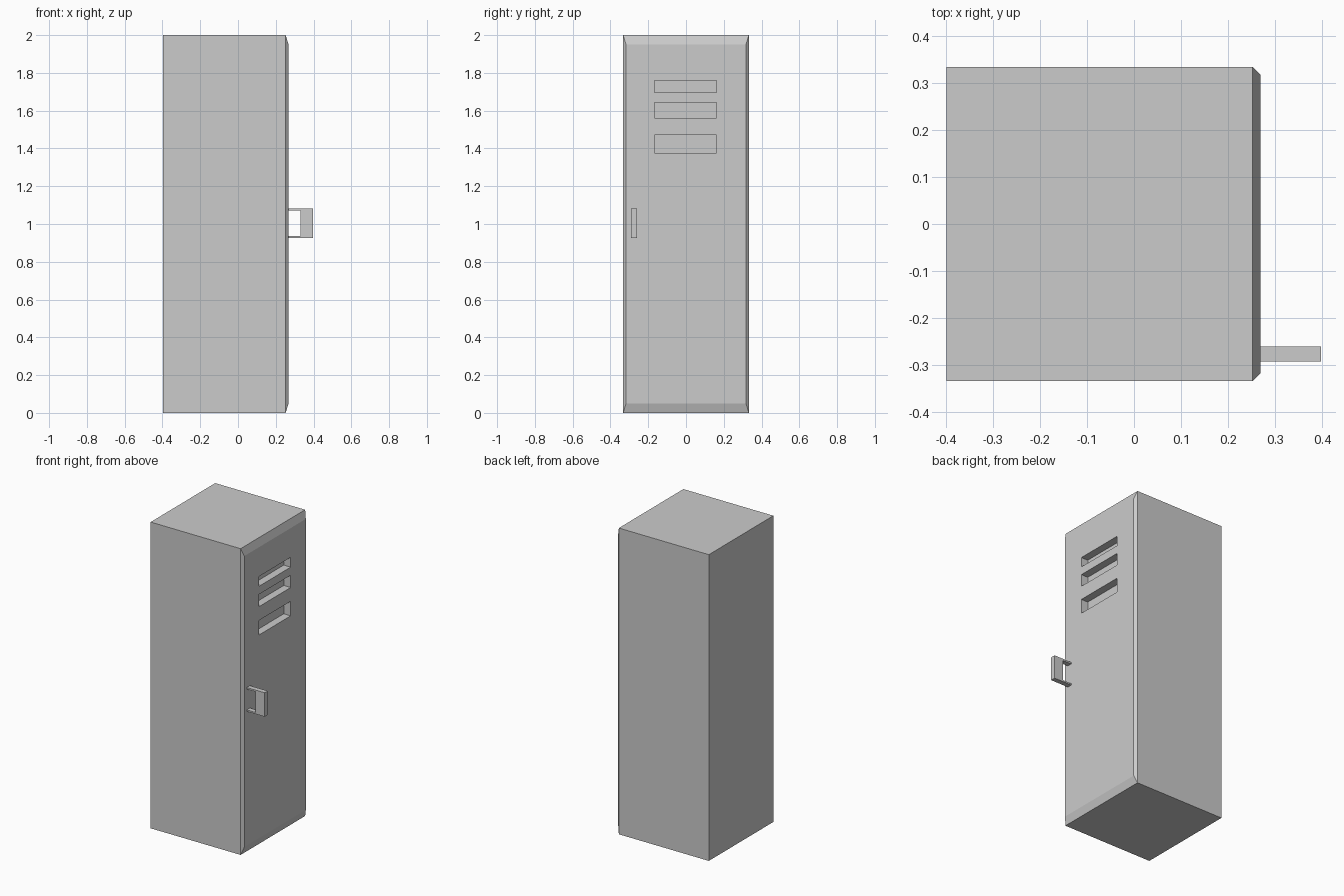
import bpy, bmesh

if "Cube" in bpy.data.objects:
    bpy.data.objects.remove(bpy.data.objects["Cube"])

HALF_W, HEIGHT = 0.333, 2.0
BACK_X, RIM_X, FRONT_X = -0.398, 0.252, 0.268


def add_object(name, bm):
    bmesh.ops.recalc_face_normals(bm, faces=bm.faces)
    mesh = bpy.data.meshes.new(name)
    bm.to_mesh(mesh)
    bm.free()
    obj = bpy.data.objects.new(name, mesh)
    bpy.context.collection.objects.link(obj)
    return obj


def add_box(bm, lo, hi):
    verts = bmesh.ops.create_cube(bm, size=1)["verts"]
    for v in verts:
        v.co = [(a + b) / 2 + c * (b - a) for a, b, c in zip(lo, hi, v.co)]


# Cabinet: a box whose door side is extruded and narrowed into a chamfer
bm = bmesh.new()
add_box(bm, (BACK_X, -HALF_W, 0), (RIM_X, HALF_W, HEIGHT))
bm.normal_update()
door = next(f for f in bm.faces if f.normal.x > 0.9)
face = bmesh.ops.extrude_discrete_faces(bm, faces=[door])["faces"][0]
for v in face.verts:
    v.co.x = FRONT_X
    v.co.y *= 0.317 / HALF_W
    v.co.z = 1 + (v.co.z - 1) * 0.95
cabinet = add_object("cabinet", bm)

# Vent slots: three shallow recesses cut into the door
bm = bmesh.new()
for z0, z1 in ((1.377, 1.472), (1.562, 1.642), (1.695, 1.759)):
    add_box(bm, (FRONT_X - 0.05, -0.167, z0), (FRONT_X + 0.1, 0.161, z1))
cutter = add_object("vent_cutter", bm)
cutter.hide_render = True
cut = cabinet.modifiers.new("vents", 'BOOLEAN')
cut.operation = 'DIFFERENCE'
cut.solver = 'EXACT'
cut.object = cutter
bpy.context.view_layer.objects.active = cabinet
bpy.ops.object.modifier_apply(modifier=cut.name)
bpy.data.objects.remove(cutter)

# Handle: a C-shaped profile extruded sideways
profile = [(FRONT_X, 0.926), (0.397, 0.926), (0.397, 1.082), (FRONT_X, 1.082),
           (FRONT_X, 1.071), (0.331, 1.071), (0.331, 0.936), (FRONT_X, 0.936)]
bm = bmesh.new()
side = bm.faces.new([bm.verts.new((x, -0.292, z)) for x, z in profile])
ext = bmesh.ops.extrude_face_region(bm, geom=[side], use_keep_orig=True)["geom"]
bmesh.ops.translate(bm, vec=(0, 0.032, 0),
                    verts=[g for g in ext if isinstance(g, bmesh.types.BMVert)])
add_object("handle", bm)
